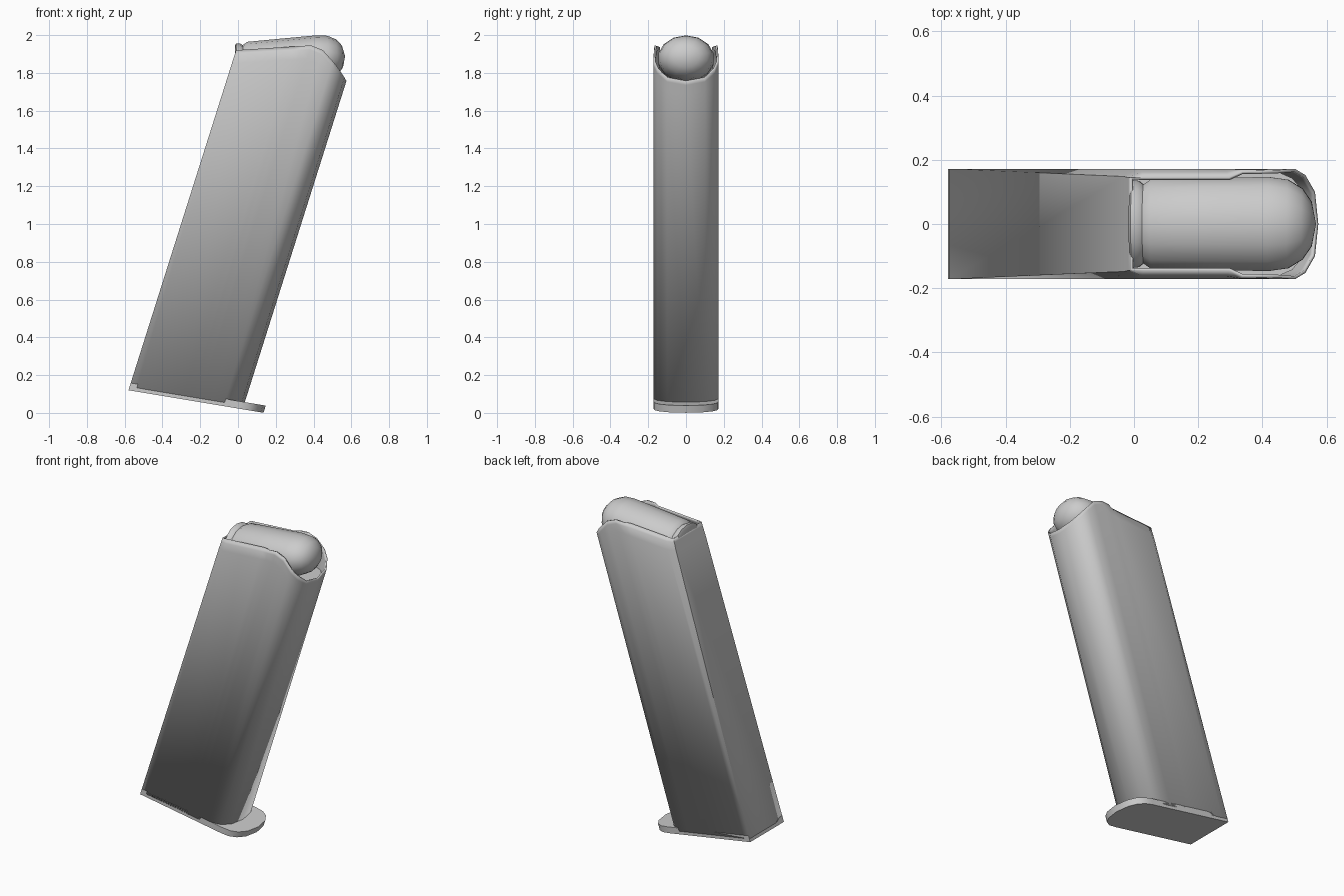
import bpy, bmesh, math
from mathutils import Vector

if "Cube" in bpy.data.objects:
    bpy.data.objects.remove(bpy.data.objects["Cube"])

gray = bpy.data.materials.new("plain gray")
gray.diffuse_color = (0.6, 0.6, 0.6, 1)
gray.use_nodes = True
gray.node_tree.nodes["Principled BSDF"].inputs["Base Color"].default_value = gray.diffuse_color

K = 0.3165                      # forward lean of the whole magazine


def lean_x(t, z):
    """x of a point t in front of the rear wall at height z"""
    return -0.58 + K * (z - 0.12) + t


def floor_z(x):
    """sloping underside"""
    return 0.12 - 0.167 * (x + 0.58)


def finish(name, bm, angle=35):
    bmesh.ops.remove_doubles(bm, verts=bm.verts, dist=0.0005)
    bmesh.ops.recalc_face_normals(bm, faces=bm.faces)
    me = bpy.data.meshes.new(name)
    bm.to_mesh(me)
    bm.free()
    ob = bpy.data.objects.new(name, me)
    bpy.context.collection.objects.link(ob)
    me.materials.append(gray)
    bpy.ops.object.select_all(action='DESELECT')
    ob.select_set(True)
    bpy.context.view_layer.objects.active = ob
    bpy.ops.object.shade_smooth_by_angle(angle=math.radians(angle))
    return ob


def skin(bm, rows, closed=True):
    """bridge equal rows of points with quads"""
    vs = [[bm.verts.new(p) for p in r] for r in rows]
    n = len(vs[0])
    for a, b in zip(vs, vs[1:]):
        for i in range(n if closed else n - 1):
            j = (i + 1) % n
            bm.faces.new((a[i], a[j], b[j], b[i]))
    return vs


def mirror_loop(half):
    return half + [(t, -y, *r) for t, y, *r in reversed(half) if y > 0]


# Tube half plan: distance from rear, half width, rim height, rim half width
HALF = [(0.0, 0.172, 1.92, 0.145), (0.04, 0.172, 1.923, 0.145),
        (0.30, 0.172, 1.94, 0.145), (0.34, 0.172, 1.943, 0.165),
        (0.39, 0.172, 1.945, 0.166), (0.46, 0.172, 1.92, 0.168),
        (0.53, 0.172, 1.862, 0.172), (0.576, 0.152, 1.82, 0.152),
        (0.62, 0.10, 1.775, 0.10), (0.636, 0.0, 1.757, 0.0)]
plan = mirror_loop(HALF)


def bottom_point(t, y, lift):
    z = 0.1
    for _ in range(8):
        z = floor_z(lean_x(t, z)) + lift
    return (lean_x(t, z), y, z)


def wall_point(t, y, z, rear_taper):
    if t == 0:                  # rear corners are chamfered toward the top
        y = math.copysign(abs(y) - rear_taper, y)
    return (lean_x(t, z), y, z)


# Tube: straight walls, then feed lips that bend inward
bm = bmesh.new()
skin(bm, [
    [bottom_point(t, y, 0.02) for t, y, z, w in plan],
    [wall_point(t, y, z - 0.07, 0.024) for t, y, z, w in plan],
    [wall_point(t, y + (math.copysign(w, y) - y) * 0.35, z - 0.022, 0.018)
     for t, y, z, w in plan],
    [(lean_x(t, z), math.copysign(w, y), z) for t, y, z, w in plan]])
tube = finish("magazine_tube", bm)
wall = tube.modifiers.new("wall", 'SOLIDIFY')
wall.thickness = 0.01
wall.offset = -1

# Follower closing the tube under the round
bm = bmesh.new()
bm.faces.new([bm.verts.new((lean_x(0.02 + t * 0.94, 1.735), y * 0.94, 1.735))
              for t, y, z, w in plan])
finish("follower", bm)

# Base plate with a rounded front lip
bm = bmesh.new()
outline = mirror_loop([(-0.58, 0.172), (0.0, 0.172), (0.05, 0.166),
                       (0.09, 0.14), (0.12, 0.09), (0.135, 0.0)])
low = [Vector((x, y, floor_z(x))) for x, y in outline]
high = [p + Vector((K * 0.038, 0, 0.038)) for p in low]
loops = skin(bm, [low, high])
for loop in loops:
    bm.faces.new(loop)
finish("base_plate", bm)

# Top round: rim, groove, case and blunt nose, turned about a tilted axis
PROFILE = [(-0.01, 0.0), (-0.012, 0.10), (-0.005, 0.114), (0.015, 0.112),
           (0.03, 0.102), (0.055, 0.117), (0.25, 0.12), (0.42, 0.122),
           (0.48, 0.115), (0.525, 0.092), (0.553, 0.058), (0.567, 0.0)]
SIDES = 14
bm = bmesh.new()
rows = []
for x, r in PROFILE:
    cz = 1.843 + 0.08 * x
    rows.append([(x - 0.05 * r * math.sin(a), 1.23 * r * math.cos(a), cz + r * math.sin(a))
                 for a in (math.tau * (i + 0.5) / SIDES for i in range(SIDES))])
skin(bm, rows)
finish("top_round", bm, 50)
